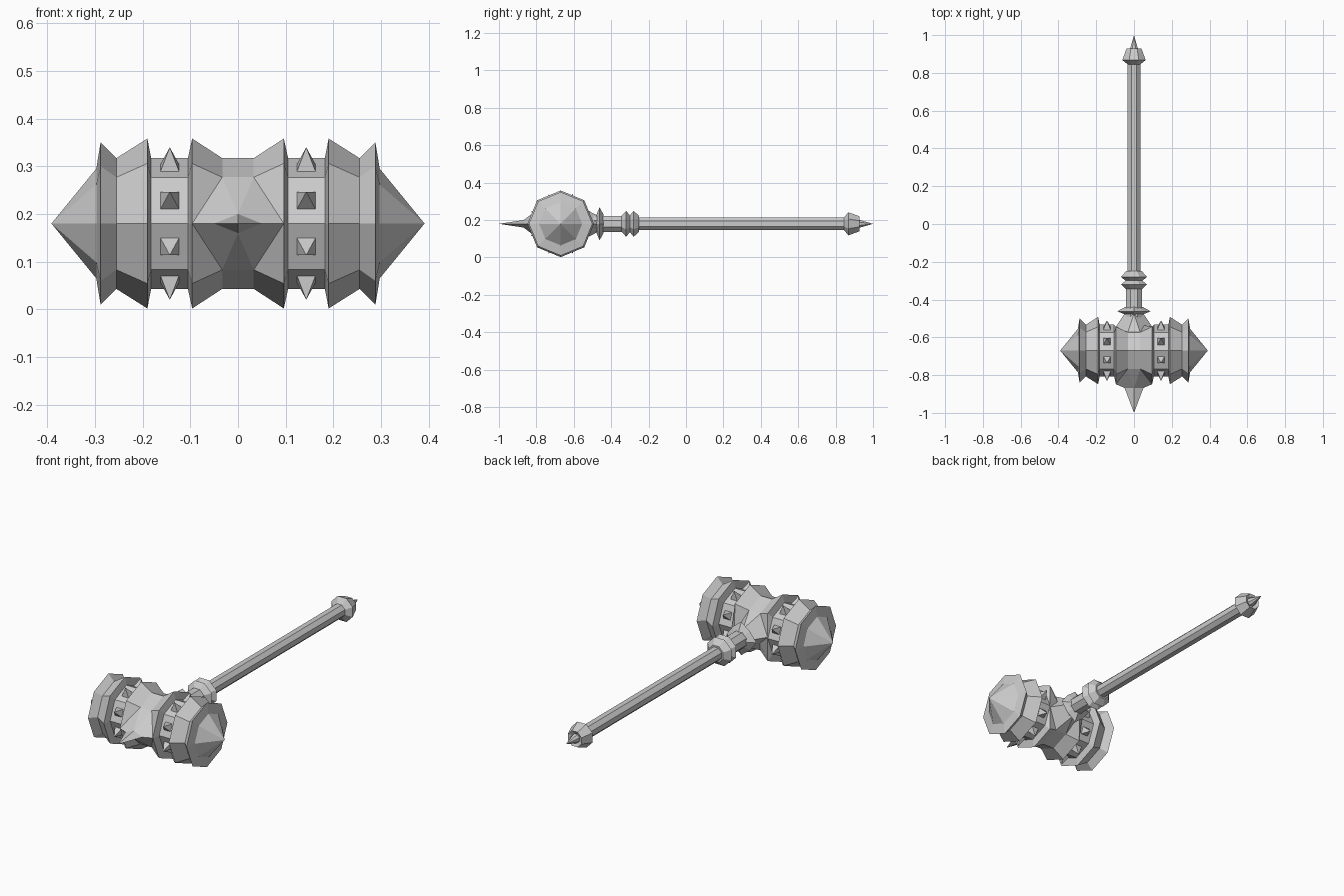
import bpy, bmesh
from math import sin, cos, pi

if "Cube" in bpy.data.objects:
    bpy.data.objects.remove(bpy.data.objects["Cube"])

CY, CZ = -0.67, 0.18   # centre of the head


def finish(name, bm):
    bmesh.ops.remove_doubles(bm, verts=bm.verts, dist=1e-5)
    bmesh.ops.recalc_face_normals(bm, faces=bm.faces)
    mesh = bpy.data.meshes.new(name)
    bm.to_mesh(mesh)
    bm.free()
    ob = bpy.data.objects.new(name, mesh)
    bpy.context.collection.objects.link(ob)
    return ob


def lathe(name, profile, place, turn=0.0, star=1.0):
    """Sweep (position, radius) points round an axis with eight sides."""
    bm = bmesh.new()
    rings = []
    for t, r in profile:
        ring = []
        for i in range(8):
            a = turn + i * pi / 4
            k = r * (star if i % 2 else 1.0)
            ring.append(bm.verts.new(place(t, k * cos(a), k * sin(a))))
        rings.append(ring)
    for p, q in zip(rings, rings[1:]):
        for i in range(8):
            j = (i + 1) % 8
            bm.faces.new((p[i], p[j], q[j], q[i]))
    for ring, (t, r) in ((rings[0], profile[0]), (rings[-1], profile[-1])):
        if r > 0:
            bm.faces.new(ring)
    return finish(name, bm)


def along_x(t, u, v):
    return (t, CY + u, CZ + v)


def along_y(t, u, v):
    return (u, t, CZ + v)


# Octagonal hammer head, mirrored profile
half = [(0.033, 0.137), (0.096, 0.178), (0.105, 0.137), (0.182, 0.137),
        (0.19, 0.178), (0.255, 0.137), (0.288, 0.17), (0.297, 0.115), (0.391, 0)]
head = lathe("hammer_head", [(-x, r) for x, r in reversed(half)] + half, along_x)
for v in head.data.vertices:
    # flatten the inner ridges where the handle joins
    if abs(v.co.x) < 0.1 and v.co.y > CY + 0.15:
        v.co.y = CY + 0.127


def boss(name, y_side, y_mid, y_in, half_w, half_h, tip=None):
    """Faceted diamond block between the inner ridges."""
    bm = bmesh.new()
    V = lambda x, y, z: bm.verts.new((x, y, CZ + z))
    outer = [V(0.096, y_side, 0), V(0.033, y_mid, 0.097), V(-0.033, y_mid, 0.097),
             V(-0.096, y_side, 0), V(-0.033, y_mid, -0.097), V(0.033, y_mid, -0.097)]
    inner = [V(half_w, y_in, 0), V(0, y_in, half_h),
             V(-half_w, y_in, 0), V(0, y_in, -half_h)]
    a, b, c, d = inner
    A, B, C, D, E, F = outer
    for f in ((A, B, b, a), (B, C, b), (C, D, c, b),
              (D, E, d, c), (E, F, d), (F, A, a, d)):
        bm.faces.new(f)
    if tip is None:
        bm.faces.new(inner)
    else:
        t = V(0, tip, 0)
        for i in range(4):
            bm.faces.new((inner[i], inner[(i + 1) % 4], t))
    finish(name, bm)


boss("front_spike", CY - 0.178, CY - 0.097, -0.868, 0.05, 0.02, tip=-1.0)
boss("handle_socket", CY + 0.127, CY + 0.097, -0.475, 0.05, 0.045)

# Rows of small pyramid studs on both bands
bm = bmesh.new()
for x in (-0.143, 0.143):
    for i in range(8):
        a = pi / 8 + i * pi / 4

        def P(dx, side, r):
            return bm.verts.new(along_x(x + dx, r * cos(a) - side * sin(a),
                                        r * sin(a) + side * cos(a)))
        s = 0.02
        base = [P(-s, -s, 0.125), P(s, -s, 0.125), P(s, s, 0.125), P(-s, s, 0.125)]
        tip = P(0, 0, 0.173)
        bm.faces.new(base)
        for k in range(4):
            bm.faces.new((base[k], base[(k + 1) % 4], tip))
finish("band_studs", bm)

# Handle parts, octagonal with flats facing up and sideways
T = pi / 8
lathe("neck", [(-0.52, 0.046), (-0.33, 0.046)], along_y, T)
lathe("neck_star_collar", [(-0.478, 0.05), (-0.462, 0.088), (-0.44, 0.048)],
      along_y, 0, star=0.8)
lathe("double_collar", [(-0.345, 0.045), (-0.32, 0.075), (-0.30, 0.048),
                        (-0.28, 0.075), (-0.25, 0.045)], along_y, T)
lathe("handle", [(-0.30, 0.036), (0.86, 0.036)], along_y, T)
lathe("pommel", [(0.845, 0.036), (0.868, 0.067), (0.928, 0.043),
                 (0.918, 0.024), (0.93, 0.022), (1.0, 0)], along_y, T)
